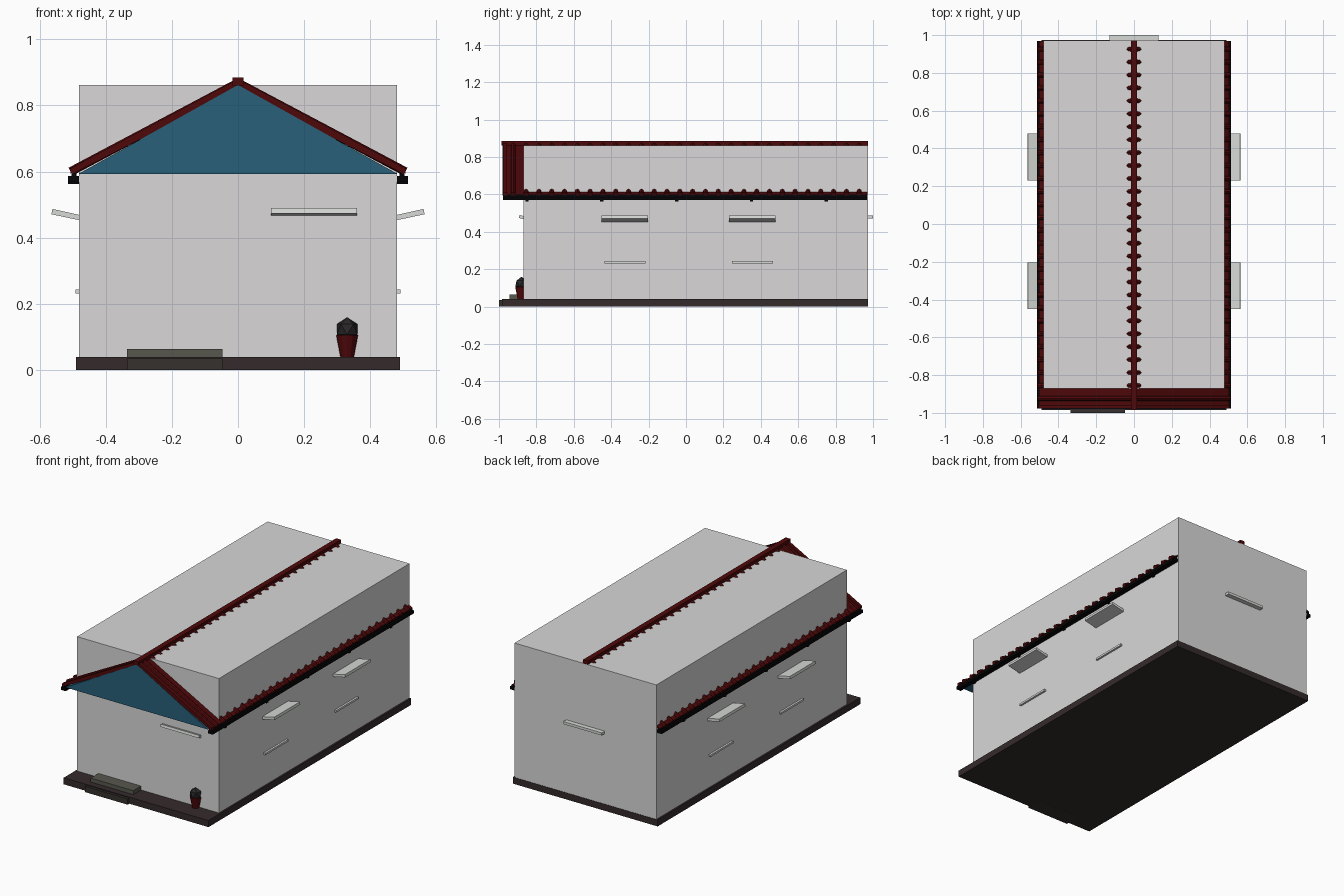
import bpy, bmesh, math
from mathutils import Matrix, Vector

cube = bpy.data.objects.get("Cube")
if cube:
    bpy.data.objects.remove(cube, do_unlink=True)


def material(name, r, g, b):
    m = bpy.data.materials.new(name)
    m.use_nodes = True
    m.diffuse_color = (r, g, b, 1)
    bsdf = next(n for n in m.node_tree.nodes if n.type == 'BSDF_PRINCIPLED')
    bsdf.inputs["Base Color"].default_value = (r, g, b, 1)
    return m


PLASTER = material("plaster", 0.695, 0.685, 0.685)
TRIM = material("trim_grey", 0.675, 0.7, 0.675)
BLUE = material("gable_blue", 0.022, 0.118, 0.195)
RED = material("tile_red", 0.078, 0.0025, 0.003)
BROWN = material("base_brown", 0.034, 0.023, 0.024)
DARK_STEP = material("dark_step", 0.036, 0.031, 0.027)
STONE = material("step_stone", 0.096, 0.096, 0.077)
BLACK = material("gutter_black", 0.0015, 0.0015, 0.002)
LEAF = material("plant_dark", 0.022, 0.02, 0.02)


def finish(name, bm, mat):
    bmesh.ops.recalc_face_normals(bm, faces=bm.faces[:])
    me = bpy.data.meshes.new(name)
    bm.to_mesh(me)
    bm.free()
    me.materials.append(mat)
    ob = bpy.data.objects.new(name, me)
    bpy.context.collection.objects.link(ob)
    return ob


def add_prism(bm, profile, lo, hi, axis='y'):
    """Extrude a closed profile of (side, z) points along x or y."""
    def at(p, t):
        return (p[0], t, p[1]) if axis == 'y' else (t, p[0], p[1])
    a = [bm.verts.new(at(p, lo)) for p in profile]
    b = [bm.verts.new(at(p, hi)) for p in profile]
    bm.faces.new(a)
    bm.faces.new(b[::-1])
    n = len(a)
    for i in range(n):
        j = (i + 1) % n
        bm.faces.new((a[i], b[i], b[j], a[j]))


def prism(name, profile, lo, hi, mat, axis='y'):
    bm = bmesh.new()
    add_prism(bm, profile, lo, hi, axis)
    return finish(name, bm, mat)


def rect(a0, a1, z0, z1):
    return [(a0, z0), (a1, z0), (a1, z1), (a0, z1)]


def box(name, x0, x1, y0, y1, z0, z1, mat):
    return prism(name, rect(x0, x1, z0, z1), y0, y1, mat)


FRONT, BACK = -0.87, 0.972
EAVE_FRONT, EAVE_BACK = -0.978, 0.968

# Body, base and entrance steps
box("house_body", -0.48, 0.48, FRONT, BACK, 0.02, 0.862, PLASTER)
box("base_slab", -0.49, 0.49, -0.985, BACK + 0.002, 0, 0.04, BROWN)
box("lower_step", -0.335, -0.047, -1.0, -0.9, -0.0005, 0.035, DARK_STEP)
box("upper_step", -0.335, -0.047, -0.945, -0.86, 0.03, 0.064, STONE)

# Gable infill closing the porch end of the roof
prism("front_gable", [(-0.482, 0.593), (0.482, 0.593), (0, 0.862)],
      EAVE_FRONT - 0.002, -0.86, BLUE)

# Roof slopes, with round tile ribs running from ridge to eave
TOP, LOW, REACH = 0.868, 0.6, 0.502
for side, s in (("left", 1), ("right", -1)):
    prism(side + "_roof_slope",
          [(0, TOP), (s * REACH, LOW), (s * REACH, LOW - 0.008), (0, TOP - 0.02)],
          EAVE_FRONT, EAVE_BACK, RED)
    # Verge tile along the front edge of the slope
    prism(side + "_verge",
          [(0, TOP + 0.012), (s * (REACH + 0.004), LOW + 0.01),
           (s * (REACH + 0.004), LOW - 0.006), (0, TOP - 0.006)],
          EAVE_FRONT, EAVE_FRONT + 0.02, RED)

    bm = bmesh.new()
    start, end = Vector((0, 0, TOP)), Vector((s * (REACH + 0.004), 0, LOW))
    run = end - start
    turn = run.to_track_quat('Z', 'Y').to_matrix().to_4x4()
    for k in range(28):
        middle = (start + end) / 2 + Vector((0, 0.926 - k * 0.0685, 0))
        bmesh.ops.create_cone(bm, cap_ends=True, segments=8, radius1=0.0132,
                              radius2=0.0132, depth=run.length,
                              matrix=Matrix.Translation(middle) @ turn)
    finish(side + "_tile_ribs", bm, RED)

    # Gutter with its fascia and brackets
    bm = bmesh.new()
    add_prism(bm, rect(s * 0.481, s * 0.514, 0.569, 0.586), EAVE_FRONT, EAVE_BACK)
    add_prism(bm, rect(s * 0.488, s * 0.503, 0.58, 0.596), EAVE_FRONT, EAVE_BACK)
    for k in range(5):
        y = -0.85 + 0.4 * k
        add_prism(bm, rect(s * 0.481, s * 0.514, 0.562, 0.575), y - 0.009, y + 0.009)
    finish(side + "_gutter", bm, BLACK)

    # Window canopies and sills on the long wall
    for place, y in (("front", -0.327), ("back", 0.355)):
        prism(side + "_" + place + "_canopy",
              [(s * 0.475, 0.452), (s * 0.564, 0.471), (s * 0.561, 0.487), (s * 0.475, 0.468)],
              y - 0.124, y + 0.124, TRIM)
        x0, x1 = sorted((s * 0.47, s * 0.492))
        box(side + "_" + place + "_sill", x0, x1, y - 0.11, y + 0.11,
            0.231, 0.243, TRIM)

# Ridge cap
prism("ridge_cap", [(-0.016, 0.86), (0.016, 0.86), (0.016, 0.884), (-0.016, 0.884)],
      EAVE_FRONT - 0.008, BACK, RED)

# Ledges on the short walls
prism("front_ledge", [(-0.86, 0.465), (-0.893, 0.474), (-0.89, 0.49), (-0.86, 0.482)],
      0.1, 0.36, TRIM, axis='x')
prism("back_ledge", rect(0.96, 1.0, 0.47, 0.486), -0.13, 0.13, TRIM, axis='x')

# Potted plant beside the entrance
POT = (0.33, -0.88)
bm = bmesh.new()
bmesh.ops.create_cone(bm, cap_ends=True, segments=12, radius1=0.02, radius2=0.033,
                      depth=0.068, matrix=Matrix.Translation((*POT, 0.072)))
finish("plant_pot", bm, RED)
bm = bmesh.new()
bmesh.ops.create_icosphere(bm, subdivisions=1, radius=0.036,
                           matrix=Matrix.Translation((*POT, 0.123))
                           @ Matrix.Rotation(math.radians(18), 4, 'Z'))
finish("pot_plant", bm, LEAF)
